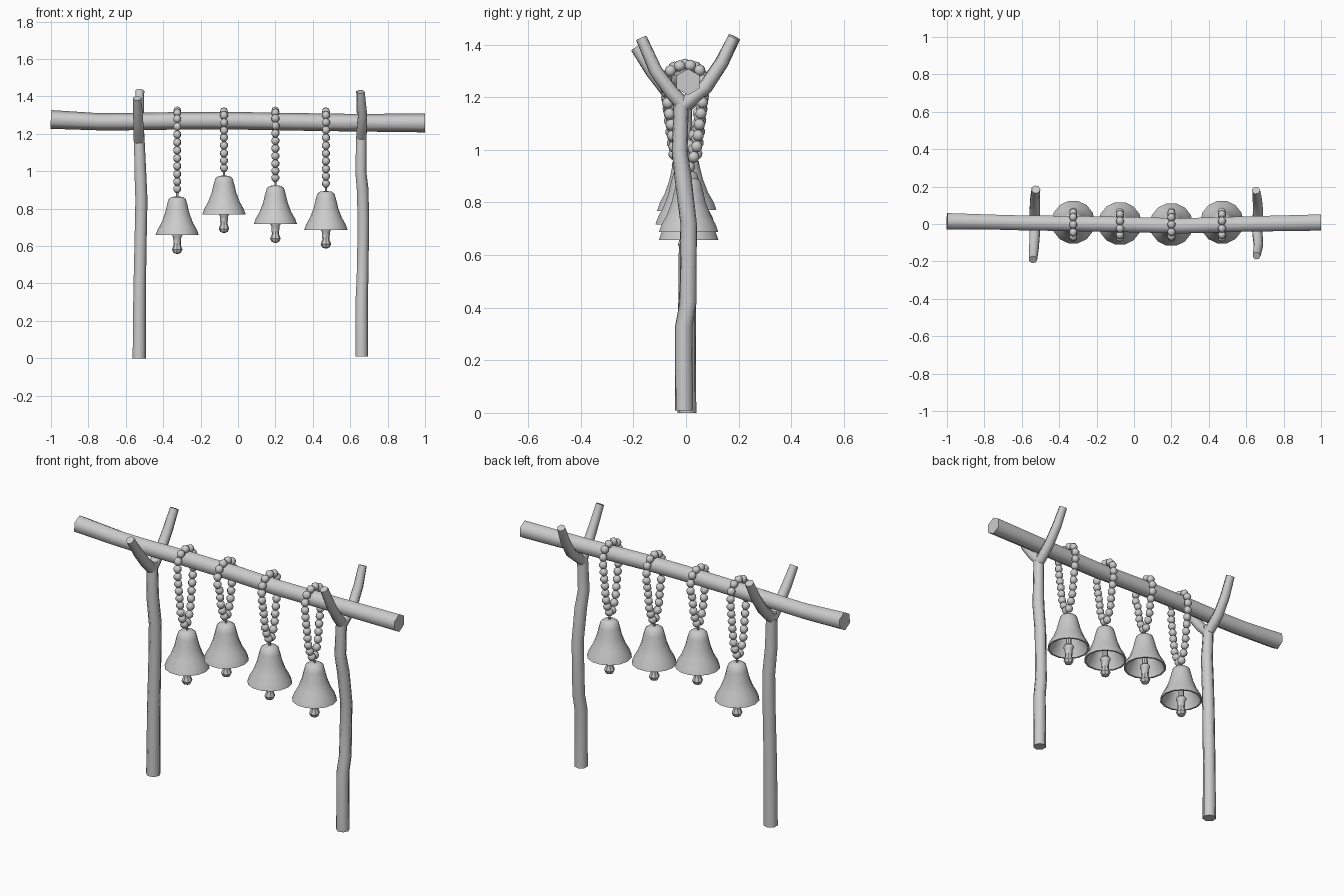
import bpy, bmesh, math
from mathutils import Vector, Matrix

if "Cube" in bpy.data.objects:
    bpy.data.objects.remove(bpy.data.objects["Cube"])

grey = bpy.data.materials.new("plain_grey")
grey.diffuse_color = (0.6, 0.6, 0.6, 1)
grey.use_nodes = True
grey.node_tree.nodes["Principled BSDF"].inputs["Base Color"].default_value = grey.diffuse_color


def finish(bm, name, angle=40):
    bmesh.ops.recalc_face_normals(bm, faces=bm.faces)
    me = bpy.data.meshes.new(name)
    bm.to_mesh(me)
    bm.free()
    ob = bpy.data.objects.new(name, me)
    bpy.context.collection.objects.link(ob)
    me.materials.append(grey)
    bpy.ops.object.select_all(action='DESELECT')
    ob.select_set(True)
    bpy.context.view_layer.objects.active = ob
    bpy.ops.object.shade_smooth_by_angle(angle=math.radians(angle))
    return ob


def bridge(bm, rings):
    n = len(rings[0])
    for a, b in zip(rings, rings[1:]):
        for i in range(n):
            j = (i + 1) % n
            bm.faces.new((a[i], a[j], b[j], b[i]))


def limb(name, pts, side, n=7, phase=0.0):
    """Tapered branch through (x, y, z, radius) points."""
    bm = bmesh.new()
    rings = []
    for k, p in enumerate(pts):
        a, b = pts[max(k - 1, 0)], pts[min(k + 1, len(pts) - 1)]
        d = (Vector(b[:3]) - Vector(a[:3])).normalized()
        u = (Vector(side) - d * d.dot(Vector(side))).normalized()
        v = d.cross(u)
        rings.append([bm.verts.new(Vector(p[:3]) + p[3] * (
            u * math.cos(t) + v * math.sin(t)))
            for t in (phase + math.tau * i / n for i in range(n))])
    bridge(bm, rings)
    bm.faces.new(rings[0])
    bm.faces.new(rings[-1])
    return finish(bm, name, 65)


def lathe(name, profile, loc, n, tilt=0.0, closed=False):
    """Spin (radius, height) pairs around z."""
    bm = bmesh.new()
    rings = [[bm.verts.new((r * math.cos(math.tau * i / n),
                            r * math.sin(math.tau * i / n), z))
              for i in range(n)] for r, z in profile]
    bridge(bm, rings + rings[:1] if closed else rings)
    if not closed:
        bm.faces.new(rings[0])
        bm.faces.new(rings[-1])
    ob = finish(bm, name)
    ob.location = loc
    ob.rotation_euler.x = tilt
    return ob


# crossbeam
limb("crossbeam", [(-1, .015, 1.277, .05), (-.75, .01, 1.265, .046),
                   (-.6, .006, 1.265, .046), (-.3, .002, 1.27, .047),
                   (0, -.004, 1.27, .047), (.25, -.01, 1.265, .047),
                   (.6, 0, 1.26, .047), (1, .008, 1.258, .05)], (0, 0, 1), 6)

# forked posts
limb("left_post", [(-.53, .003, 0, .037), (-.528, .004, .35, .035),
                   (-.522, .006, .65, .034), (-.518, .004, .85, .034),
                   (-.524, -.01, 1.0, .033), (-.53, -.005, 1.2, .029)], (1, 0, 0))
limb("left_front_prong", [(-.53, -.005, 1.16, .03), (-.533, -.07, 1.225, .029),
                          (-.536, -.13, 1.3, .027), (-.54, -.19, 1.39, .023)], (1, 0, 0))
limb("left_back_prong", [(-.53, 0, 1.17, .03), (-.532, .075, 1.24, .029),
                         (-.53, .135, 1.33, .027), (-.525, .185, 1.43, .024)], (1, 0, 0))
limb("right_post", [(.66, -.008, .01, .035), (.66, -.008, .33, .034),
                    (.664, .008, .42, .033), (.669, .01, .72, .032),
                    (.665, -.012, .9, .033), (.655, -.024, 1.0, .031),
                    (.658, -.018, 1.18, .029)], (1, 0, 0))
limb("right_front_prong", [(.658, -.01, 1.17, .029), (.66, -.06, 1.225, .028),
                           (.665, -.115, 1.3, .026), (.655, -.17, 1.425, .022)], (1, 0, 0))
limb("right_back_prong", [(.658, -.01, 1.17, .029), (.662, .075, 1.24, .028),
                          (.658, .135, 1.33, .026), (.652, .18, 1.425, .022)], (1, 0, 0))

# hollow bell: outside from crown to rim, then back up the inside
BELL = [(.001, .207), (.03, .205), (.046, .193), (.054, .165), (.066, .115),
        (.085, .065), (.105, .03), (.116, 0), (.106, 0), (.094, .03),
        (.074, .065), (.056, .115), (.044, .165), (.001, .185)]
# clapper: ball, stem and knob
CLAPPER = [(.004, -.1), (.02, -.094), (.028, -.077), (.022, -.06), (.019, -.053),
           (.022, -.01), (.028, 0), (.028, .012), (.016, .022), (.013, .19)]


def bead_loop(name, x, low):
    """Beads evenly spaced along a teardrop loop over the beam."""
    half = [(.012, low), (.038, low + .06), (.05, low + .16), (.066, 1.21), (.066, 1.27),
            (.048, 1.31), (0, 1.325)]
    path = [Vector((0, x, z)) for x, z in
            [(y * 1.0, z) for y, z in half] + [(-y * 1.12, z) for y, z in half[-2::-1]]]
    lengths = [(b - a).length for a, b in zip(path, path[1:])]
    count = round(sum(lengths) / .042)
    bm = bmesh.new()
    for k in range(count + 1):
        s, i = sum(lengths) * k / count, 0
        while i < len(lengths) - 1 and s > lengths[i]:
            s -= lengths[i]
            i += 1
        p = path[i].lerp(path[i + 1], min(s / lengths[i], 1))
        d = path[i + 1] - path[i]
        rot = Vector((0, 0, 1)).rotation_difference(d).to_matrix().to_4x4()
        bmesh.ops.create_uvsphere(bm, u_segments=7, v_segments=5, radius=.0225,
                                  matrix=Matrix.Translation(p + Vector((x, 0, 0))) @ rot)
    return finish(bm, name, 50)


# four hanging bells: x, y, rim height, forward lean
for i, (x, y, z, tilt) in enumerate([(-.325, .01, .658, 0), (-.075, .003, .77, .02),
                                     (.2, -.003, .717, 0), (.47, .01, .687, 0)], 1):
    lathe(f"bell_{i}", BELL, (x, y, z), 14, tilt, True)
    lathe(f"clapper_{i}", CLAPPER, (x, y, z), 8, tilt)
    lathe(f"hanger_{i}", [(.006, .19), (.006, .262)], (x, y, z), 6, tilt)
    bead_loop(f"bead_loop_{i}", x, z + .247)
